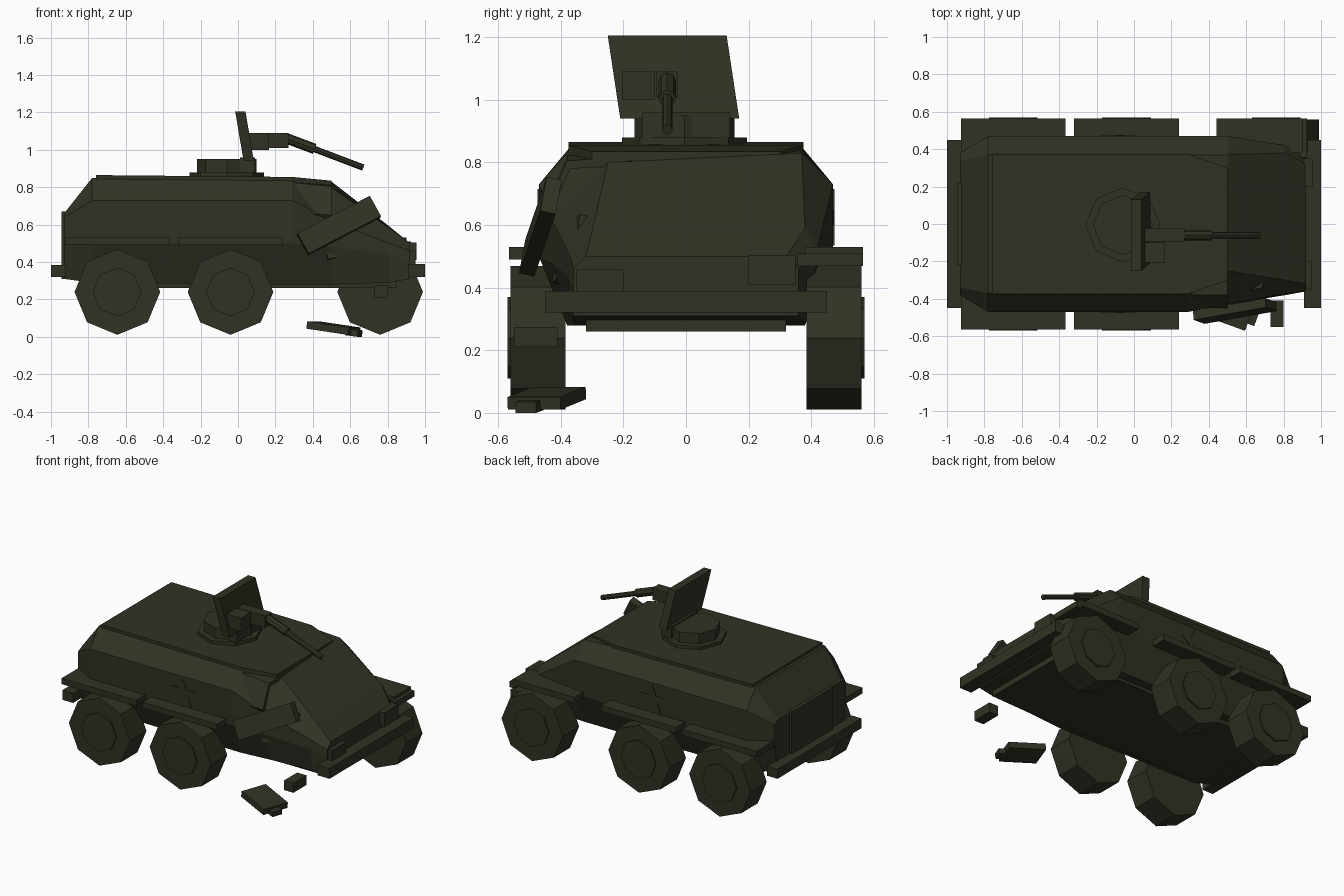
import bpy, bmesh, math
from mathutils import Euler

if "Cube" in bpy.data.objects:
    bpy.data.objects.remove(bpy.data.objects["Cube"])

olive = bpy.data.materials.new("dark_olive")
olive.diffuse_color = (0.032, 0.031, 0.018, 1)
olive.use_nodes = True
olive.node_tree.nodes["Principled BSDF"].inputs["Base Color"].default_value = olive.diffuse_color


def finish(name, bm):
    bmesh.ops.recalc_face_normals(bm, faces=bm.faces)
    me = bpy.data.meshes.new(name)
    bm.to_mesh(me)
    bm.free()
    me.materials.append(olive)
    ob = bpy.data.objects.new(name, me)
    bpy.context.collection.objects.link(ob)
    return ob


def loft(name, rings):
    """Closed solid through rings of equal point count."""
    bm = bmesh.new()
    vs = [[bm.verts.new(p) for p in r] for r in rings]
    n = len(vs[0])
    for a, b in zip(vs, vs[1:]):
        for i in range(n):
            j = (i + 1) % n
            bm.faces.new((a[i], a[j], b[j], b[i]))
    bm.faces.new(vs[0])
    bm.faces.new(vs[-1])
    return finish(name, bm)


def box(name, x, y, z):
    return loft(name, [[(px, y[0], z[0]), (px, y[1], z[0]), (px, y[1], z[1]), (px, y[0], z[1])] for px in x])


def tilted_box(name, loc, size, rot):
    h = [s / 2 for s in size]
    ob = box(name, (-h[0], h[0]), (-h[1], h[1]), (-h[2], h[2]))
    ob.location = loc
    ob.rotation_euler = Euler([math.radians(a) for a in rot])
    return ob


def disc(name, c, r, y0, y1, n=8):
    """Prism along y with a vertex at the bottom."""
    return loft(name, [[(c[0] + r * math.sin(2 * math.pi * i / n), y, c[1] - r * math.cos(2 * math.pi * i / n))
                        for i in range(n)] for y in (y0, y1)])


def drum(name, cx, r, z0, z1, n=8):
    """Upright prism."""
    return loft(name, [[(cx + r * math.cos(2 * math.pi * i / n), r * math.sin(2 * math.pi * i / n) - 0.005, z)
                        for i in range(n)] for z in (z0, z1)])


# Hull: half sections (half width, height) along x; the damaged side gets its own
good = [
    (-0.93, [(.35, .31), (.38, .50), (.38, .64), (.34, .66)]),
    (-0.78, [(.38, .29), (.47, .50), (.47, .73), (.37, .85)]),
    (0.29, [(.38, .28), (.47, .50), (.47, .73), (.37, .84)]),
    (0.50, [(.38, .28), (.47, .50), (.47, .73), (.37, .83)]),
    (0.81, [(.38, .29), (.42, .48), (.42, .53), (.38, .59)]),
    (0.92, [(.36, .31), (.36, .40), (.36, .46), (.32, .50)]),
]
crushed = {0.50: [(.36, .28), (.43, .48), (.43, .62), (.25, .80)],
           0.81: [(.36, .29), (.38, .44), (.37, .50), (.30, .58)]}
loft("hull", [[(x, w, z) for w, z in s] + [(x, -w, z) for w, z in reversed(crushed.get(x, s))]
              for x, s in good])
box("belly_plate", (-0.80, 0.85), (-.32, .32), (.26, .31))
loft("roof_plate", [[(x, y, z + dz) for y, dz in ((-w, -.02), (w, -.02), (w, .01), (-w, .01))]
                    for x, w, z in ((-.76, .375, .855), (.29, .375, .845), (.50, .30, .825))])
box("rear_door", (-.945, -.92), (-.22, .22), (.31, .67))

# Bumpers and lamps
box("rear_bumper", (-1.0, -.92), (-.45, .45), (.32, .385))
box("front_bumper", (.91, 1.0), (-.45, .45), (.32, .39))
box("left_headlamp", (.90, .955), (.20, .35), (.41, .505))
box("right_headlamp", (.90, .95), (-.35, -.20), (.39, .46))

# Fenders, wheels and side stars; the front right wheel is missing
for side, s in (("left", 1), ("right", -1)):
    for tag, x0, x1 in (("rear", -.925, -.365), ("middle", -.32, .24), ("front", .44, .90)):
        if tag != "front" or s > 0:
            box(f"{side}_{tag}_fender", (x0, x1), sorted((s * .38, s * .565)), (.49, .53))
    for tag, x in (("rear", -.645), ("middle", -.04), ("front", .76)):
        if tag != "front" or s > 0:
            disc(f"{side}_{tag}_wheel", (x, .24), .229, s * .385, s * .56)
            disc(f"{side}_{tag}_hub", (x, .24), .13, s * .55, s * .57)
    star = []
    for i in range(10):
        a, r = math.pi * i / 5, .10 if i % 2 == 0 else .042
        star.append((-.08 + r * math.sin(a), .615 + r * math.cos(a)))
    loft(f"{side}_star", [[(x, s * y, z) for x, z in star] for y in (.468, .475)])
box("left_fender_tip", (.885, .925), (.355, .565), (.47, .51))

# Turret ring and gun shield
drum("turret_base", -.06, .20, .845, .88)
drum("turret_ring", -.06, .16, .87, .95)
loft("gun_shield", [[(x, y0, z), (x + .055, y0, z), (x + .055, y1, z), (x, y1, z)]
                    for x, y0, y1, z in ((.03, -.21, .17, .94), (-.015, -.25, .13, 1.205))])
box("shield_post", (.01, .09), (-.14, .14), (.88, .96))

# Machine gun
box("gun_receiver", (.05, .27), (-.095, -.025), (1.01, 1.09))
box("ammo_box", (.05, .165), (-.205, -.10), (1.0, 1.09))
for name, a, b, r in (("barrel_jacket", (.25, 1.065), (.41, 1.005), .028),
                      ("barrel", (.38, 1.015), (.67, .905), .017)):
    d = math.hypot(b[0] - a[0], b[1] - a[1])
    nx, nz = -(b[1] - a[1]) / d, (b[0] - a[0]) / d
    rings = []
    for px, pz in (a, b):
        rings.append([(px + nx * r * math.cos(t), -.06 + r * math.sin(t), pz + nz * r * math.cos(t))
                      for t in [math.pi * i / 4 for i in range(8)]])
    loft(name, rings)

# Torn side armour
loft("torn_roof_flap", [[(x, -.19, z), (x, -.38, z - .015), (x, -.45, z - .17),
                         (x, -.435, z - .19), (x, -.37, z - .04), (x, -.19, z - .03)]
                        for x, z in ((.29, .84), (.50, .82))])
tilted_box("bent_side_plate", (.58, -.36, .52), (.26, .05, .18), (-12, -10, 14))
tilted_box("torn_fender", (.54, -.465, .595), (.44, .05, .125), (-14, -27, 10))

# Debris under the missing wheel
tilted_box("fallen_slab", (.51, -.445, .047), (.24, .18, .04), (0, 8, -20))
box("loose_axle_block", (.73, .80), (-.55, -.41), (.21, .275))
# Lowest chip of the slab, resting on the ground
tilted_box("fallen_chip", (.62, -.50, .022), (.07, .07, .035), (0, 7, -20))
